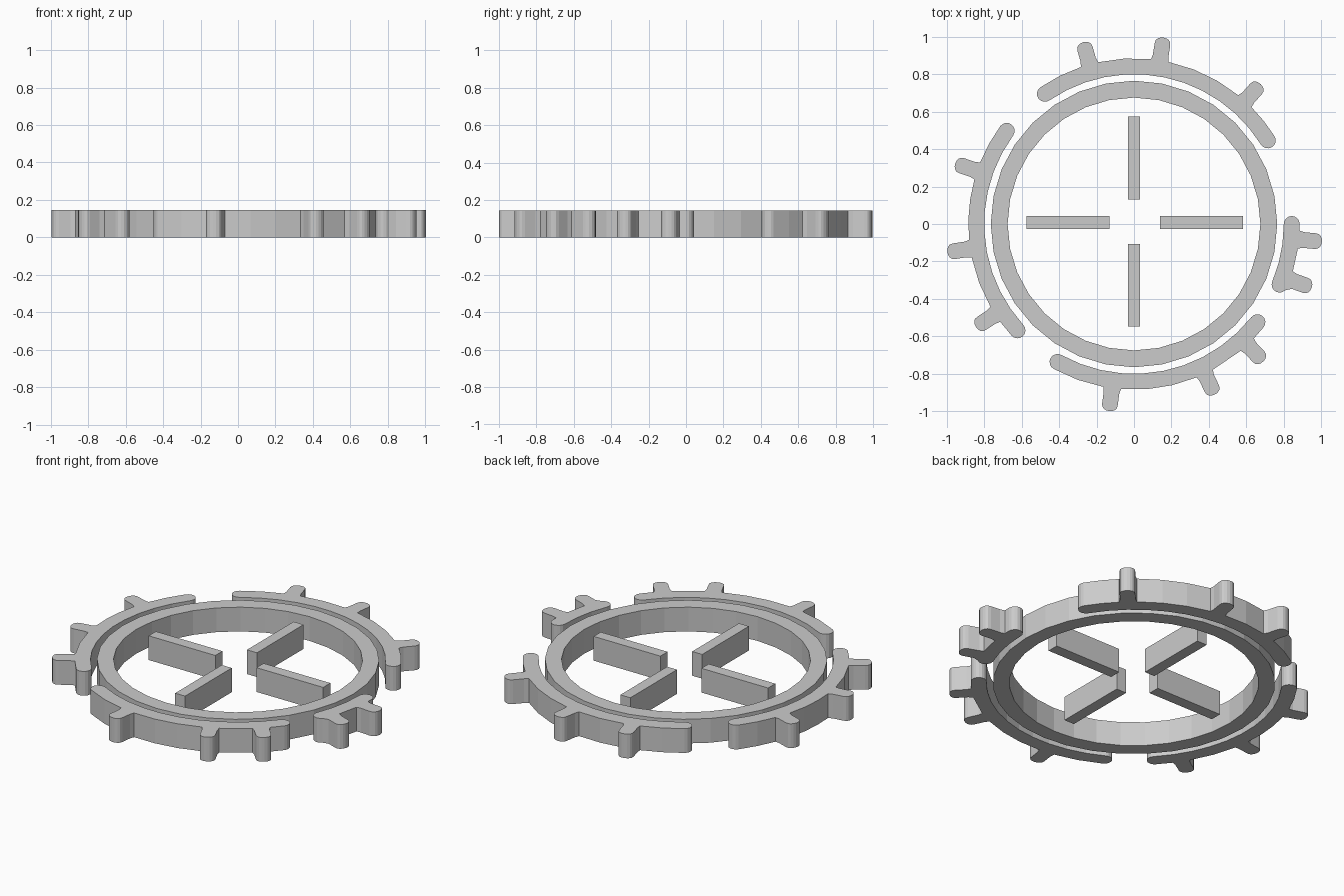
import bpy, bmesh
from math import sin, cos, pi, radians
from mathutils import Vector

if "Cube" in bpy.data.objects:
    bpy.data.objects.remove(bpy.data.objects["Cube"])

H = 0.145                      # common thickness
R_IN, R_OUT = 0.80, 0.885      # toothed band
R_MID = (R_IN + R_OUT) / 2
HALF = (R_OUT - R_IN) / 2


def radial(angle):
    return Vector((cos(angle), sin(angle)))


def tangent(angle):
    return Vector((-sin(angle), cos(angle)))


def make_object(name, bm):
    bmesh.ops.recalc_face_normals(bm, faces=bm.faces)
    mesh = bpy.data.meshes.new(name)
    bm.to_mesh(mesh)
    bm.free()
    obj = bpy.data.objects.new(name, mesh)
    bpy.context.collection.objects.link(obj)
    return obj


def extrude_outline(name, points):
    bm = bmesh.new()
    face = bm.faces.new([bm.verts.new((p.x, p.y, 0)) for p in points])
    ext = bmesh.ops.extrude_face_region(bm, geom=[face], use_keep_orig=True)
    verts = [g for g in ext["geom"] if isinstance(g, bmesh.types.BMVert)]
    bmesh.ops.translate(bm, verts=verts, vec=(0, 0, H))
    return make_object(name, bm)


def arc(radius, a, b):
    n = max(1, round(abs(b - a) / radians(8)))
    return [radial(a + (b - a) * i / n) * radius for i in range(n + 1)]


def tooth(angle):
    # rounded radial tooth, traced counter-clockwise
    r, t = radial(angle), tangent(angle)
    pts = [r * 0.91 - t * 0.042]
    for i in range(9):
        s = -pi / 2 + pi * i / 8
        pts.append(r * (0.972 + 0.036 * max(0, cos(s)) ** 0.8) + t * 0.042 * sin(s))
    pts.append(r * 0.91 + t * 0.042)
    return pts


def toothed_segment(name, start, end, teeth):
    a, b = radians(start), radians(end)
    root = radians(3.1)
    pts, cur = [], a
    for deg in teeth:
        c = radians(deg)
        if c - root > cur:
            pts += arc(R_OUT, cur, c - root)
        pts += tooth(c)
        cur = c + root
    pts += arc(R_OUT, cur, b)
    # rounded end, inner edge, rounded start
    for i in range(1, 8):
        s = pi * i / 8
        pts.append(radial(b) * (R_MID + HALF * cos(s)) + tangent(b) * HALF * sin(s))
    pts += arc(R_IN, b, a)
    for i in range(1, 8):
        s = pi * i / 8
        pts.append(radial(a) * (R_MID - HALF * cos(s)) - tangent(a) * HALF * sin(s))
    return extrude_outline(name, pts)


# Broken outer gear rim
toothed_segment("gear_segment_top", 32, 124.4, [47.9, 81, 105.6])
toothed_segment("gear_segment_left", 143.8, 222.4, [161.3, 188.6, 213.1])
toothed_segment("gear_segment_bottom", 241, 321.5, [262.4, 295.3, 313.2])
toothed_segment("gear_segment_right", -22.6, 0, [-19.7, -5.4])

# Inner ring
bm = bmesh.new()
N = 32
loops = [[bm.verts.new((r * cos(2 * pi * i / N), r * sin(2 * pi * i / N), z))
          for i in range(N)]
         for r, z in ((0.765, 0), (0.765, H), (0.675, H), (0.675, 0))]
for k in range(4):
    p, q = loops[k], loops[(k + 1) % 4]
    for i in range(N):
        j = (i + 1) % N
        bm.faces.new((p[i], p[j], q[j], q[i]))
make_object("inner_ring", bm)

# Four crosshair bars
for name, x0, x1, y0, y1 in (
        ("bar_back", -0.033, 0.033, 0.132, 0.573),
        ("bar_front", -0.033, 0.033, -0.547, -0.106),
        ("bar_left", -0.573, -0.132, -0.026, 0.042),
        ("bar_right", 0.140, 0.582, -0.026, 0.042)):
    extrude_outline(name, [Vector(p) for p in ((x0, y0), (x1, y0), (x1, y1), (x0, y1))])
